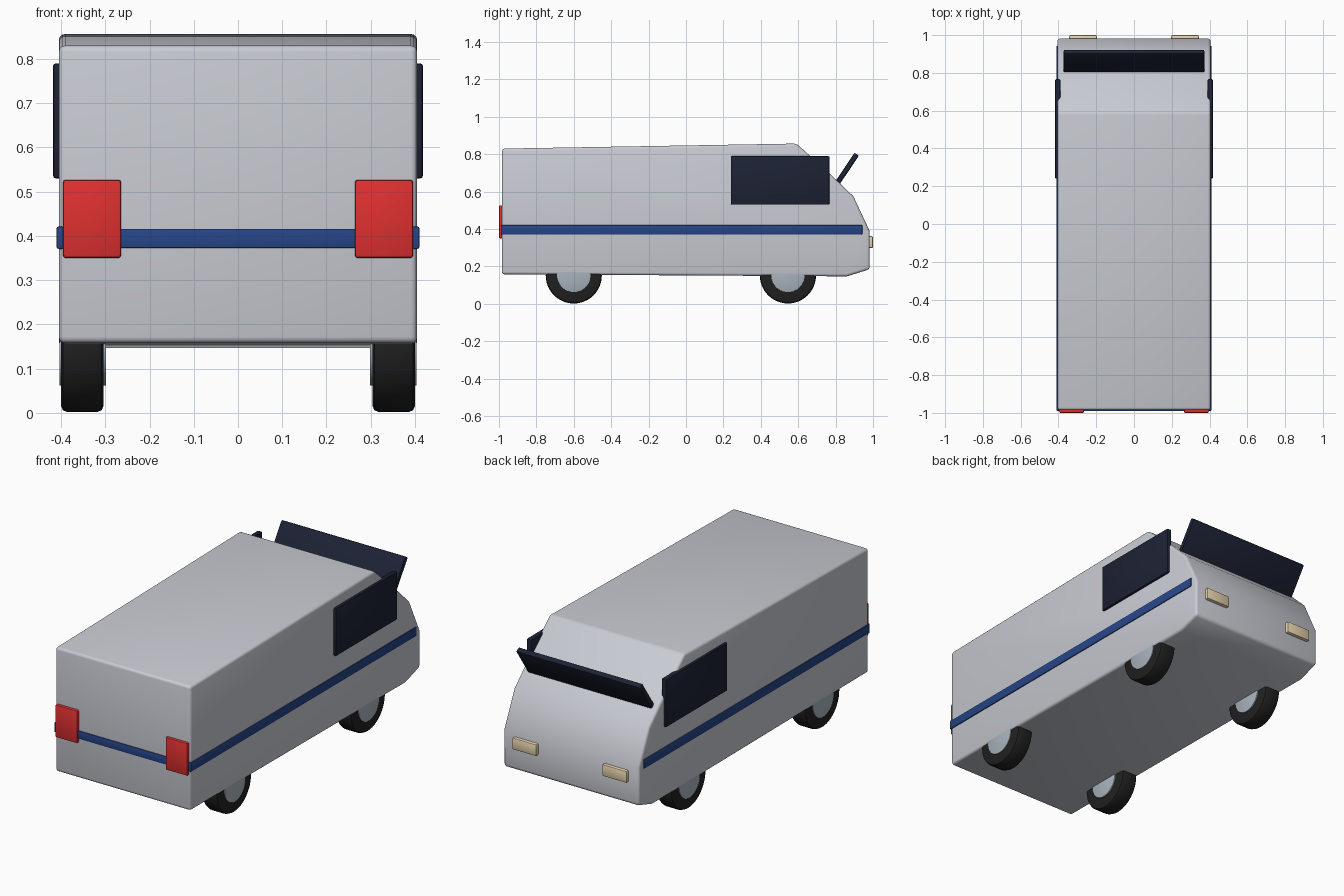
import bpy, bmesh
from math import pi, atan2, hypot
from mathutils import Vector

if "Cube" in bpy.data.objects:
    bpy.data.objects.remove(bpy.data.objects["Cube"])


def material(name, r, g, b):
    m = bpy.data.materials.new(name)
    m.diffuse_color = (r, g, b, 1)
    m.use_nodes = True
    m.node_tree.nodes["Principled BSDF"].inputs["Base Color"].default_value = m.diffuse_color
    return m


NAVY = material("dark_glass", 0.012, 0.016, 0.035)
BLUE = material("blue_paint", 0.02, 0.06, 0.25)
RED = material("red_lens", 0.75, 0.03, 0.03)
CREAM = material("lamp_lens", 0.8, 0.66, 0.42)
RUBBER = material("rubber", 0.015, 0.015, 0.015)
HUB = material("hub_metal", 0.4, 0.46, 0.52)
PAINT = material("body_paint", 0.58, 0.6, 0.65)


def finish(ob, mat, bevel, segments=2):
    ob.data.materials.append(mat)
    bpy.context.view_layer.objects.active = ob
    ob.select_set(True)
    mod = ob.modifiers.new("bevel", 'BEVEL')
    mod.width, mod.segments = bevel, segments
    mod.limit_method = 'ANGLE'
    mod.angle_limit = 0.6
    bpy.ops.object.modifier_apply(modifier=mod.name)
    bpy.ops.object.shade_smooth_by_angle(angle=0.6)
    ob.select_set(False)
    return ob


def box(name, lo, hi, mat, bevel=0.005):
    lo, hi = Vector(lo), Vector(hi)
    bpy.ops.mesh.primitive_cube_add(size=1, location=(lo + hi) / 2)
    ob = bpy.context.object
    ob.name = name
    for v in ob.data.vertices:
        v.co = v.co * (hi - lo)
    return finish(ob, mat, bevel)


def cylinder(name, x0, x1, y, z, r, mat, bevel):
    bpy.ops.mesh.primitive_cylinder_add(vertices=48, radius=r, depth=x1 - x0,
                                        location=((x0 + x1) / 2, y, z),
                                        rotation=(0, pi / 2, 0))
    ob = bpy.context.object
    ob.name = name
    return finish(ob, mat, bevel)


# Van shell: side profile (y, z) extruded across the width
profile = [(-0.985, 0.158), (-0.985, 0.83), (0.59, 0.857), (0.76, 0.705),
           (0.895, 0.575), (0.982, 0.39), (0.982, 0.185), (0.86, 0.147)]
bm = bmesh.new()
face = bm.faces.new([bm.verts.new((-0.405, y, z)) for y, z in profile])
ext = bmesh.ops.extrude_face_region(bm, geom=[face])
bmesh.ops.translate(bm, vec=(0.81, 0, 0),
                    verts=[v for v in ext["geom"] if isinstance(v, bmesh.types.BMVert)])
bmesh.ops.recalc_face_normals(bm, faces=bm.faces)
mesh = bpy.data.meshes.new("van_body")
bm.to_mesh(mesh)
bm.free()
body = bpy.data.objects.new("van_body", mesh)
bpy.context.collection.objects.link(body)
finish(body, PAINT, 0.014, 3)

# Windscreen panel, tilted forward off the nose
y0, z0, y1, z1 = 0.795, 0.625, 0.913, 0.8
screen = box("windscreen", (-0.372, -hypot(y1 - y0, z1 - z0) / 2, -0.014),
             (0.372, hypot(y1 - y0, z1 - z0) / 2, 0.014), NAVY, 0.006)
screen.location = (0, (y0 + y1) / 2, (z0 + z1) / 2)
screen.rotation_euler.x = atan2(z1 - z0, y1 - y0)

# Rear stripe
box("rear_stripe", (-0.38, -0.99, 0.373), (0.38, -0.975, 0.416), BLUE, 0.002)

# Parts repeated on both sides
for s, side in ((-1, "left"), (1, "right")):
    def span(a, b):
        return sorted((s * a, s * b))

    def side_box(name, x, y, z, mat, bevel):
        a, b = span(*x)
        box(f"{side}_{name}", (a, y[0], z[0]), (b, y[1], z[1]), mat, bevel)

    side_box("window", (0.39, 0.418), (0.24, 0.767), (0.53, 0.79), NAVY, 0.006)
    side_box("stripe", (0.393, 0.41), (-0.989, 0.943), (0.371, 0.421), BLUE, 0.004)
    side_box("tail_light", (0.264, 0.396), (-1.0, -0.972), (0.35, 0.527), RED, 0.007)
    side_box("headlight", (0.197, 0.343), (0.97, 1.0), (0.298, 0.362), CREAM, 0.007)
    for y, end in ((-0.6, "rear"), (0.545, "front")):
        a, b = span(0.304, 0.4)
        cylinder(f"{end}_{side}_tyre", a, b, y, 0.152, 0.15, RUBBER, 0.014)
        a, b = span(0.298, 0.404)
        cylinder(f"{end}_{side}_hub", a, b, y, 0.152, 0.09, HUB, 0.002)
